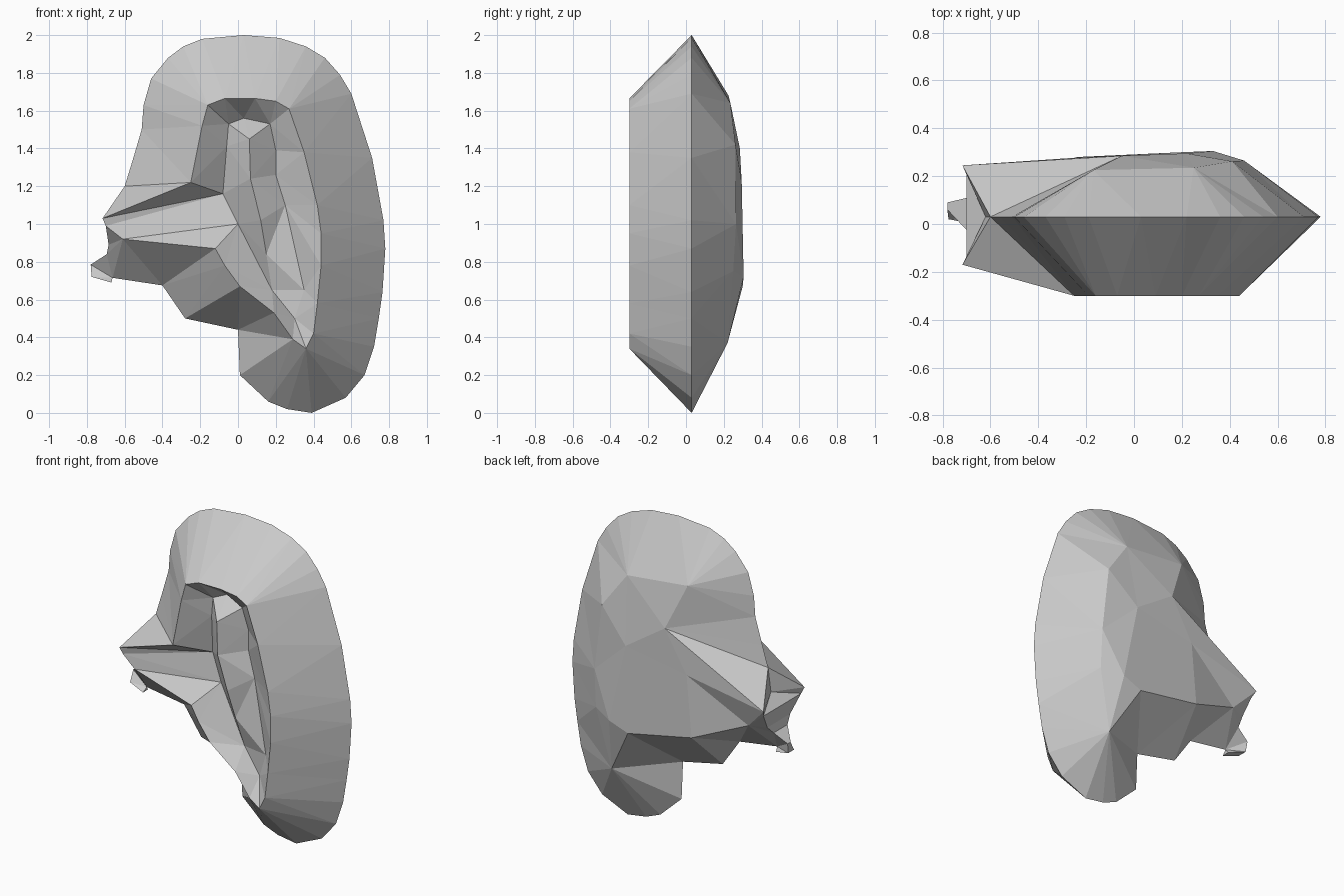
import bpy, bmesh
from mathutils import Vector
from mathutils.geometry import delaunay_2d_cdt

if "Cube" in bpy.data.objects:
    bpy.data.objects.remove(bpy.data.objects["Cube"])

RIM_Y, LIP_Y = 0.03, -0.30

# Outer silhouette (x, z), clockwise from the upper jaw round to the lower jaw
RIM = [(-.60, 1.20), (-.56, 1.33), (-.51, 1.50), (-.50, 1.63), (-.46, 1.77),
       (-.37, 1.88), (-.29, 1.94), (-.19, 1.98), (.03, 2.0), (.22, 1.985),
       (.36, 1.94), (.46, 1.88), (.54, 1.79), (.60, 1.69), (.71, 1.35),
       (.77, 1.02), (.78, .87), (.765, .64), (.745, .50), (.72, .35),
       (.67, .20), (.57, .08), (.39, 0), (.26, .02), (.16, .06), (.01, .20),
       (0, .44), (-.28, .50), (-.40, .675), (-.664, .715)]
# Beak side of the silhouette: x, z, front y, back y
BEAK = [(-.67, .69, 0, .05), (-.775, .72, .02, .08), (-.78, .785, .06, .09),
        (-.695, .84, -.03, .11), (-.685, .89, -.07, .16),
        (-.70, .99, -.16, .22), (-.717, 1.03, -.17, .245)]
OUTLINE = [(x, z, RIM_Y, RIM_Y) for x, z in RIM] + BEAK

# Front edge of the thick rim, flat at LIP_Y and open at the beak
LIP = [(-.25, 1.22), (-.19, 1.52), (-.16, 1.63), (-.07, 1.665), (.09, 1.665),
       (.20, 1.65), (.27, 1.61), (.35, 1.38), (.42, 1.10), (.44, .95),
       (.44, .78), (.42, .58), (.40, .42), (.36, .34), (.29, .39),
       (.19, .53), (.01, .67), (-.07, .78), (-.12, .87)]

# Recess edges and ridges as chains of (x, y, z)
HOLLOW = [(0, -.17, 1.0), (-.08, -.14, 1.16), (-.06, -.18, 1.41),
          (-.05, -.18, 1.53), (.03, -.15, 1.56), (.17, -.20, 1.53),
          (.20, -.18, 1.39), (.20, -.18, 1.26), (.25, -.19, 1.10),
          (.35, -.22, .65), (.18, -.19, .65)]
RIDGE = [(.17, -.20, 1.53), (.06, -.30, 1.45), (.066, -.30, 1.24),
         (.12, -.28, 1.02), (.15, -.24, .84), (.18, -.19, .65)]
TROUGH = [(.18, -.19, .65), (.30, -.21, .50), (.36, LIP_Y, .34)]
TIP_F, TIP_B = (-.717, -.17, 1.03), (-.717, .245, 1.03)
BROW = [TIP_F, (-.25, LIP_Y, 1.22), (-.08, -.14, 1.16)]
BEAK_TOP = [TIP_F, (-.08, -.14, 1.16)]
BEAK_MID = [(-.70, -.16, .99), (0, -.17, 1.0)]
BEAK_LOW = [(-.70, -.16, .99), (-.61, -.17, .92), (-.12, LIP_Y, .87), (0, -.17, 1.0)]
CHIN = [(-.40, RIM_Y, .675), (-.12, LIP_Y, .87)]

# Back dome chains
CROWN = [(-.17, .225, 1.68), (.25, .235, 1.64), (.41, .262, 1.42), (.46, .265, 1.0),
         (.46, .25, .75), (.37, .22, .37), (.20, .30, .67), (-.235, .28, .75)]
SPINE = [TIP_B, (-.05, .285, 1.40), (.22, .295, 1.22), (.33, .305, .72)]
CHEEK = [TIP_B, (-.20, .28, 1.14), (-.235, .28, .75)]
TEMPLE = [(-.51, RIM_Y, 1.50), (-.05, .285, 1.40), (-.17, .225, 1.68)]
JAW = [(-.58, .20, .89), (-.235, .28, .75)]

bm = bmesh.new()
cache = {}


def vert(p):
    key = tuple(round(c, 3) for c in p)
    if key not in cache:
        cache[key] = bm.verts.new(p)
    return cache[key]


def face(points):
    vs = list(dict.fromkeys(vert(p) for p in points))
    if len(vs) > 2 and not bm.faces.get(vs):
        bm.faces.new(vs)


def sheet(border, chains):
    """Fill a closed border with faceted triangles that follow the chains."""
    pts, index, edges = [], {}, []

    def add(p):
        key = (round(p[0], 3), round(p[2], 3))
        if key not in index:
            index[key] = len(pts)
            pts.append(p)
        return index[key]

    for chain in [border + border[:1]] + chains:
        ids = [add(p) for p in chain]
        edges += list(zip(ids, ids[1:]))
    flat = [Vector((p[0], p[2])) for p in pts]
    co, _, tris, orig, _, _ = delaunay_2d_cdt(flat, edges, [], 1, 1e-5)

    def lift(i):
        if orig[i]:
            return pts[orig[i][0]]
        near = min(pts, key=lambda p: (Vector((p[0], p[2])) - co[i]).length)
        return (co[i].x, near[1], co[i].y)

    for t in tris:
        face([lift(i) for i in t])


# Front and back sheets share the silhouette
front = [(x, yf, z) for x, z, yf, yb in OUTLINE]
back = [(x, yb, z) for x, z, yf, yb in OUTLINE]
lip = [(x, LIP_Y, z) for x, z in LIP]
sheet(front, [lip, HOLLOW + HOLLOW[:1], RIDGE, TROUGH, BROW, BEAK_TOP,
              BEAK_MID, BEAK_LOW, CHIN])
sheet(back, [CROWN, SPINE, CHEEK, TEMPLE, JAW])

# Beak side wall, with a dent between the two upper tips
n = len(OUTLINE)
for i in range(len(RIM) - 1, n - 2):
    face([front[i], front[i + 1], back[i + 1], back[i]])
dent = (-.62, .03, 1.05)
loop = [front[0], front[n - 1], front[n - 2], back[n - 2], back[n - 1]]
for a, b in zip(loop, loop[1:] + loop[:1]):
    face([a, b, dent])

bmesh.ops.recalc_face_normals(bm, faces=bm.faces[:])
mesh = bpy.data.meshes.new("ear_shell")
bm.to_mesh(mesh)
bm.free()
shell = bpy.data.objects.new("ear_shell", mesh)
bpy.context.collection.objects.link(shell)
grey = bpy.data.materials.new("plain_grey")
grey.diffuse_color = (.6, .6, .6, 1)
grey.use_nodes = True
grey.node_tree.nodes["Principled BSDF"].inputs["Base Color"].default_value = grey.diffuse_color
mesh.materials.append(grey)
